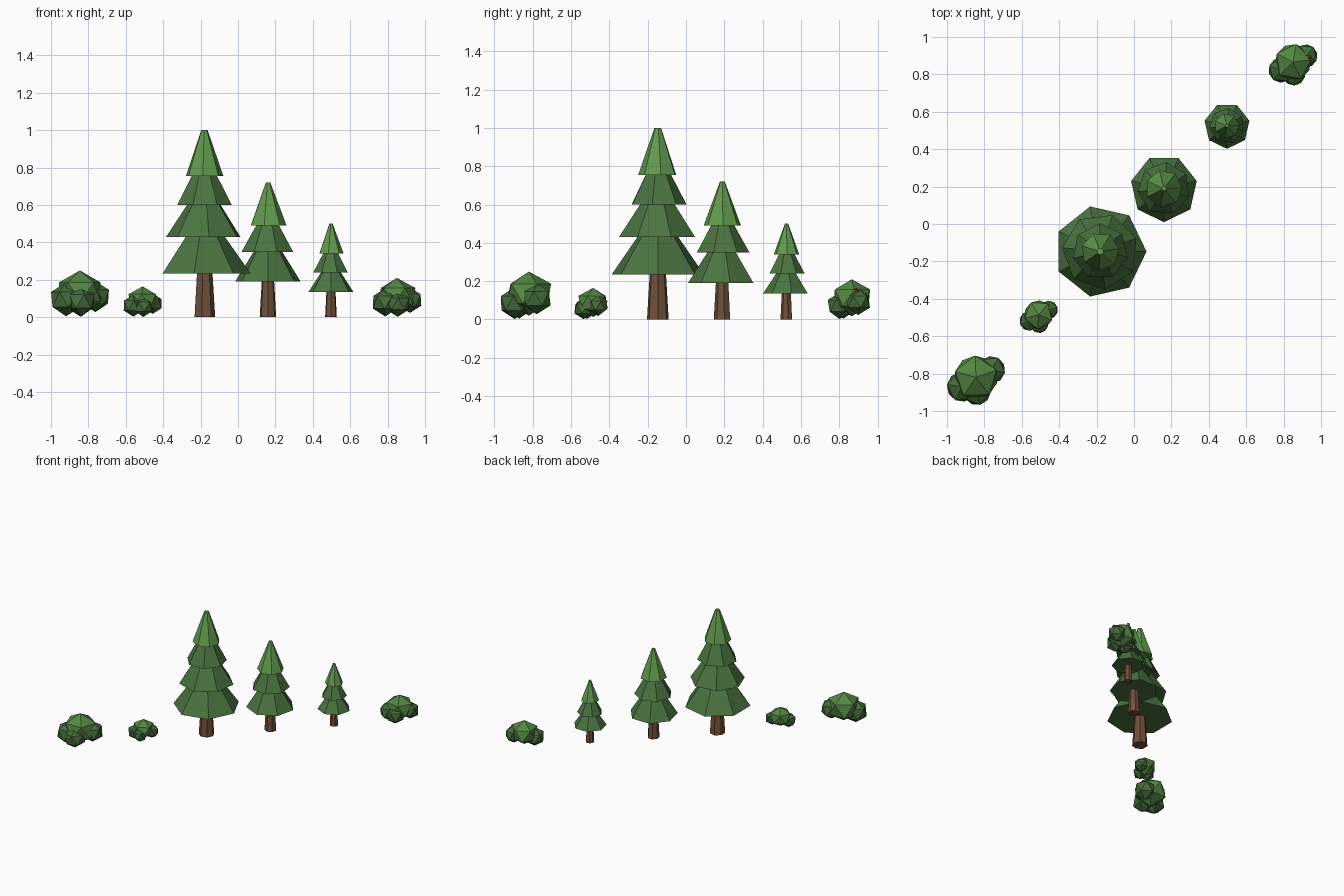
import bpy, math
from mathutils import Matrix

if "Cube" in bpy.data.objects:
    bpy.data.objects.remove(bpy.data.objects["Cube"])


def srgb(name, r, g, b):
    m = bpy.data.materials.new(name)
    lin = [((c / 255 + 0.055) / 1.055) ** 2.4 for c in (r, g, b)]
    m.diffuse_color = (*lin, 1)
    m.use_nodes = True
    m.node_tree.nodes["Principled BSDF"].inputs["Base Color"].default_value = m.diffuse_color
    return m


PINE = srgb("pine green", 74, 116, 64)
TIP = srgb("light pine green", 98, 155, 78)
BARK = srgb("bark brown", 112, 80, 58)
LEAF = srgb("bush green", 84, 136, 66)
LEAF_DARK = srgb("dark bush green", 68, 108, 58)
BERRY = srgb("berry red", 150, 60, 45)


def finish(name, mat):
    o = bpy.context.object
    o.name = name
    o.data.materials.append(mat)
    return o


def cone(name, x, y, z0, z1, r0, r1, sides, angle, mat):
    # first vertex points along `angle` (degrees from +x)
    bpy.ops.mesh.primitive_cone_add(vertices=sides, radius1=r0, radius2=r1, depth=z1 - z0,
                                    location=(x, y, (z0 + z1) / 2))
    o = finish(name, mat)
    o.data.transform(Matrix.Rotation(math.radians(angle - 90), 4, 'Z'))


def tree(name, x, y, height, trunk_r, angle, tiers):
    # trunk, then stacked skirts; only the top one is light
    cone(name + "_trunk", x, y, 0, tiers[0][0] + 0.05, trunk_r, trunk_r * 0.7, 7, angle, BARK)
    for i, (z, r) in enumerate(tiers):
        last = i == len(tiers) - 1
        if last:
            top, r1 = height, 0.018 * height
        else:
            top, r1 = tiers[i + 1][0] + 0.03 * height, r * 0.36
        cone(f"{name}_tier_{i + 1}", x, y, z, top, r, r1, 7, angle + 20 * i, TIP if last else PINE)


def blob(name, loc, scale, turn, mat, sub=1):
    bpy.ops.mesh.primitive_ico_sphere_add(subdivisions=sub, radius=1, location=loc)
    o = finish(name, mat)
    o.data.transform(Matrix.Diagonal((*scale, 1)) @ Matrix.Rotation(math.radians(turn), 4, 'Z'))


def bush(name, x, y, s, turn):
    # one tall crown and three lower side clumps, sizes relative to s = height
    blob(name + "_crown", (x, y, 0.54 * s), (0.52 * s, 0.52 * s, 0.46 * s), turn, LEAF)
    clumps = [(0.33, 0.16, 0.44, 0.33), (-0.30, -0.20, 0.38, 0.36), (0.02, -0.30, 0.34, 0.33)]
    for i, (dx, dy, z, r) in enumerate(clumps):
        blob(f"{name}_clump_{i + 1}", (x + dx * s, y + dy * s, z * s),
             (r * s, r * s, r * s), turn + 40 * (i + 1), LEAF_DARK)


# trees, large to small
tree("large_tree", -0.18, -0.147, 1.0, 0.058, 0, [(0.235, 0.247), (0.43, 0.205), (0.60, 0.15), (0.755, 0.103)])
tree("middle_tree", 0.16, 0.19, 0.72, 0.045, -90, [(0.19, 0.18), (0.35, 0.142), (0.49, 0.10)])
tree("small_tree", 0.497, 0.525, 0.50, 0.032, -90, [(0.135, 0.123), (0.24, 0.095), (0.34, 0.068)])

# bushes
bush("large_bush", -0.845, -0.82, 0.25, 20)
bush("small_bush", -0.51, -0.485, 0.165, 50)
bush("middle_bush", 0.85, 0.865, 0.21, 80)
blob("berry", (0.935, 0.89, 0.15), (0.015, 0.015, 0.015), 0, BERRY)
